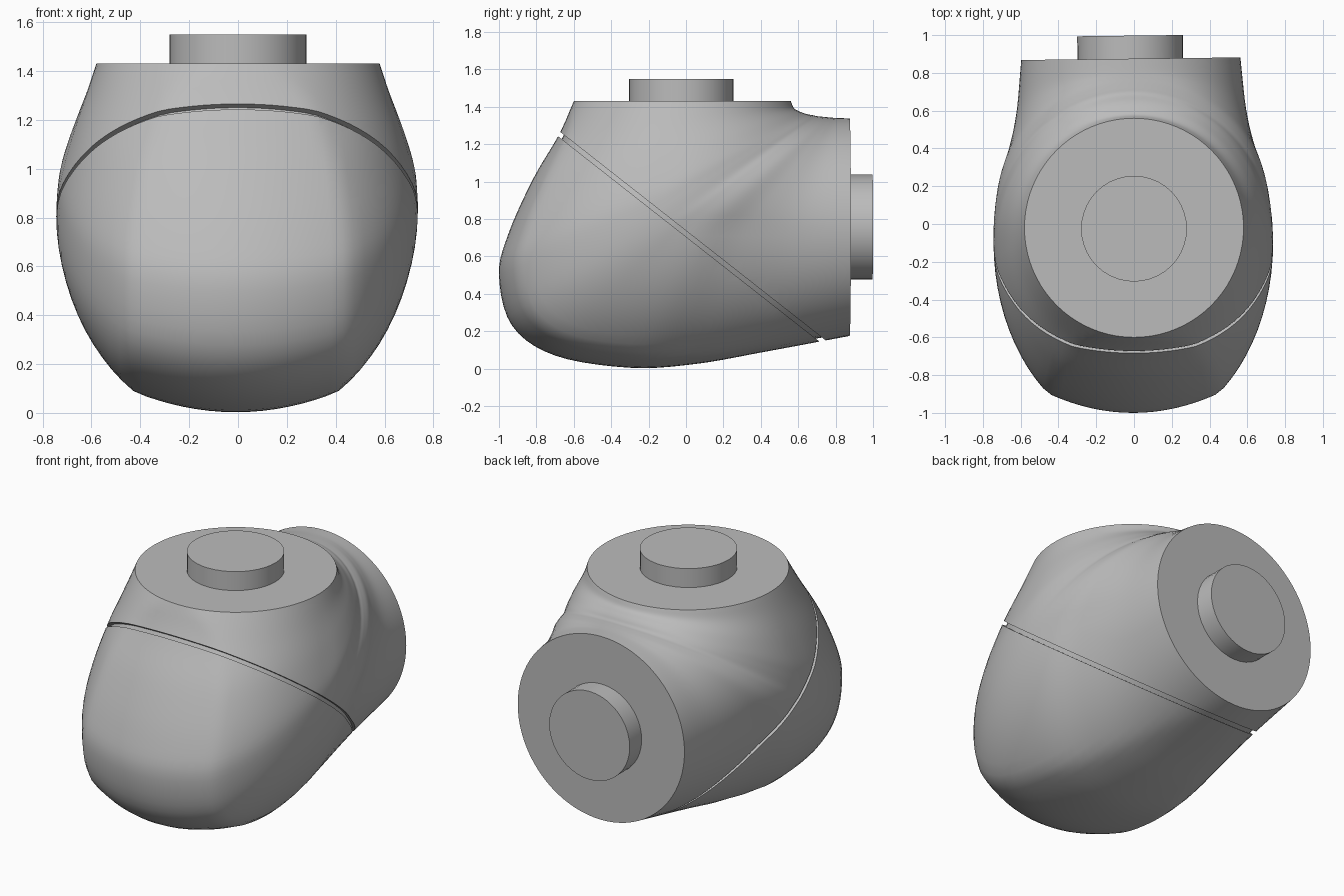
import bpy, bmesh
from math import sin, cos, pi
from mathutils import Matrix, Vector

cube = bpy.data.objects.get("Cube")
if cube:
    bpy.data.objects.remove(cube, do_unlink=True)

grey = bpy.data.materials.new("plain grey")
grey.use_nodes = True
grey.diffuse_color = (0.5, 0.5, 0.5, 1)
grey.node_tree.nodes["Principled BSDF"].inputs["Base Color"].default_value = (0.5, 0.5, 0.5, 1)

# Stations along the elbow: outer y z, widest y z, inner y z, half width, squareness
STATIONS = [
    (-.6, 1.43, -.02, 1.43, .56, 1.43, .58, 1),
    (-.68, 1.25, -.05, 1.31, .58, 1.39, .62, 1.06),
    (-.82, 1.01, -.08, 1.14, .62, 1.37, .68, 1.1),
    (-.95, .72, -.11, .98, .65, 1.36, .725, 1.12),
    (-1, .5, -.11, .88, .68, 1.355, .738, 1.12),
    (-.93, .23, -.08, .81, .7, 1.35, .74, 1.12),
    (-.7, .07, 0, .79, .72, 1.348, .735, 1.12),
    (-.3, .005, .13, .775, .75, 1.345, .715, 1.1),
    (.05, .025, .33, .77, .78, 1.342, .66, 1.06),
    (.42, .09, .58, .76, .81, 1.34, .61, 1.03),
    (.875, .175, .875, .757, .875, 1.338, .58, 1),
]
SIDES, STEPS = 80, 5


def station(i, t):
    """Smooth interpolation between neighbouring stations."""
    last = len(STATIONS) - 1
    row = []
    for j in range(len(STATIONS[0])):
        p1, p2 = STATIONS[i][j], STATIONS[i + 1][j]
        p0 = STATIONS[i - 1][j] if i > 0 else 2 * p1 - p2
        p3 = STATIONS[i + 2][j] if i + 2 <= last else 2 * p2 - p1
        m1, m2 = (p2 - p0) / 2, (p3 - p1) / 2
        d = p2 - p1
        row.append(p1 + m1 * t + (3 * d - 2 * m1 - m2) * t**2 + (m1 + m2 - 2 * d) * t**3)
    return row


def section(row, along):
    """Half ellipse on the inner side, ellipse with a flatter arc on the outer side."""
    outer, mid, inner = Vector(row[0:2]), Vector(row[2:4]), Vector(row[4:6])
    width, square = row[6:8]
    points = []
    for k in range(SIDES):
        a = 2 * pi * k / SIDES
        s, c = sin(a), cos(a)
        if c > 0:
            p = mid + (outer - mid) * min(square * c, 1 - .31 * s * s)
        else:
            p = mid + (inner - mid) * -c
        x = s * width
        bend = along ** 2
        points.append((x - .017 * bend, p.x + .012 * x * bend, p.y))
    return points


def elbow():
    bm = bmesh.new()
    spans = len(STATIONS) - 1
    rings = []
    for n in range(spans * STEPS + 1):
        i = min(n // STEPS, spans - 1)
        row = station(i, n / STEPS - i)
        rings.append([bm.verts.new(p) for p in section(row, n / (spans * STEPS))])
    for a, b in zip(rings, rings[1:]):
        for k in range(SIDES):
            m = (k + 1) % SIDES
            bm.faces.new((a[k], a[m], b[m], b[k]))
    bm.faces.new(rings[0])
    bm.faces.new(rings[-1])
    return bm


NORMAL = Vector((0, .618, .787)).normalized()


def cut(bm, distance, keep_above):
    """Slice along the slanted seam and close the cut."""
    bmesh.ops.bisect_plane(bm, geom=bm.verts[:] + bm.edges[:] + bm.faces[:],
                           plane_co=NORMAL * distance, plane_no=NORMAL,
                           clear_inner=keep_above, clear_outer=not keep_above)
    bmesh.ops.holes_fill(bm, edges=[e for e in bm.edges if e.is_boundary], sides=0)


def finish(bm, name):
    bmesh.ops.recalc_face_normals(bm, faces=bm.faces[:])
    mesh = bpy.data.meshes.new(name)
    bm.to_mesh(mesh)
    bm.free()
    mesh.materials.append(grey)
    obj = bpy.data.objects.new(name, mesh)
    bpy.context.collection.objects.link(obj)
    bpy.ops.object.select_all(action="DESELECT")
    obj.select_set(True)
    bpy.context.view_layer.objects.active = obj
    bpy.ops.object.shade_smooth_by_angle(angle=pi / 6)
    return obj


# Upper housing and lower cover, with a narrow gap between them
housing = elbow()
cut(housing, .58, True)
finish(housing, "housing")

cover = elbow()
cut(cover, .555, False)
finish(cover, "cover")

# Recessed core that closes the gap
core = elbow()
cut(core, .535, True)
cut(core, .6, False)
centre = Vector((0, .02, .705))
for v in core.verts:
    v.co = centre + (v.co - centre) * .972
finish(core, "seam_core")


# Round connecting pegs on both end faces
def peg(name, place, depth):
    bm = bmesh.new()
    bmesh.ops.create_cone(bm, cap_ends=True, segments=40, radius1=.28, radius2=.28,
                          depth=depth, matrix=place)
    finish(bm, name)


peg("top_peg", Matrix.Translation((0, -.025, 1.475)), .15)
peg("back_peg", Matrix.Translation((-.02, .922, .757))
    @ Matrix.Rotation(.012, 4, "Z") @ Matrix.Rotation(pi / 2, 4, "X"), .15)
